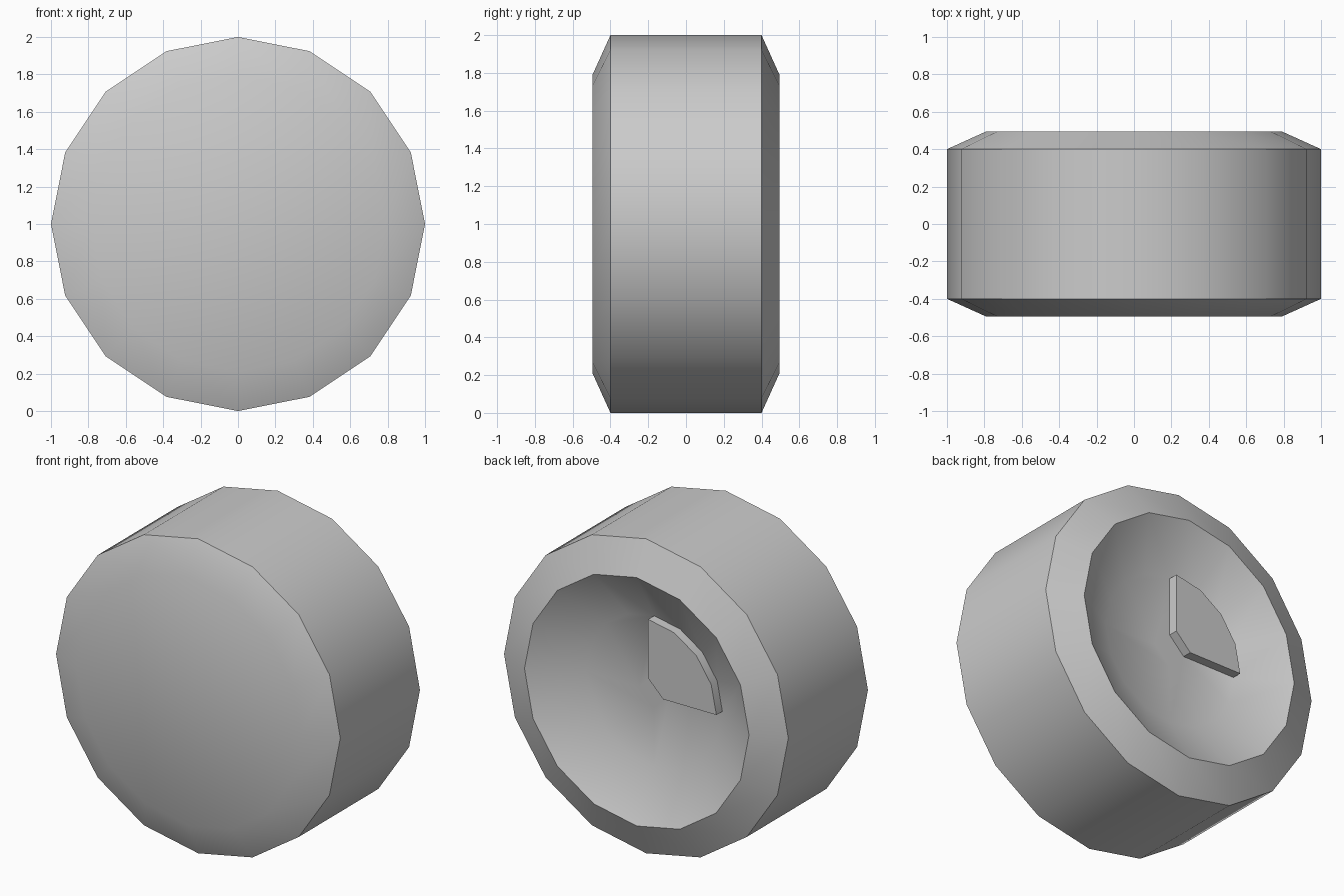
import bpy, bmesh, math
from mathutils import Vector

if "Cube" in bpy.data.objects:
    bpy.data.objects.remove(bpy.data.objects["Cube"])

SIDES = 16
bm = bmesh.new()


def ring(radius, y, n=SIDES):
    # ring around the y axis, first vertex at the top, turning toward -x
    return [bm.verts.new((-radius * math.sin(2 * math.pi * i / n), y,
                          1 + radius * math.cos(2 * math.pi * i / n))) for i in range(n)]


# wheel section from front cap, around the tread, into the rear dish
profile = [(0.79, -0.495), (1.0, -0.40), (1.0, 0.40), (0.79, 0.495), (0.48, 0.32)]
rings = [ring(r, y) for r, y in profile]
for a, b in zip(rings, rings[1:]):
    for i in range(SIDES):
        j = (i + 1) % SIDES
        bm.faces.new((a[i], a[j], b[j], b[i]))
bm.faces.new(rings[0])

# dish floor: small square hub and four quarter sectors
hub = ring(0.105, 0.32, 4)
bm.faces.new(hub)
floor = rings[-1]
sectors = []
for q in range(4):
    arc = [floor[(q * 4 + k) % SIDES] for k in range(5)]
    sectors.append(bm.faces.new(arc + [hub[(q + 1) % 4], hub[q]]))

# raised quarter plate in the dish
extruded = bmesh.ops.extrude_face_region(bm, geom=[sectors[0]])
raised = [g for g in extruded["geom"] if isinstance(g, bmesh.types.BMVert)]
bmesh.ops.translate(bm, verts=raised, vec=Vector((0, 0.06, 0)))
if sectors[0].is_valid:
    bmesh.ops.delete(bm, geom=[sectors[0]], context="FACES_ONLY")

bmesh.ops.recalc_face_normals(bm, faces=bm.faces)
mesh = bpy.data.meshes.new("wheel")
bm.to_mesh(mesh)
bm.free()
wheel = bpy.data.objects.new("wheel", mesh)
bpy.context.collection.objects.link(wheel)
bpy.context.view_layer.objects.active = wheel
wheel.select_set(True)
bpy.ops.object.shade_smooth_by_angle(angle=math.radians(35))
